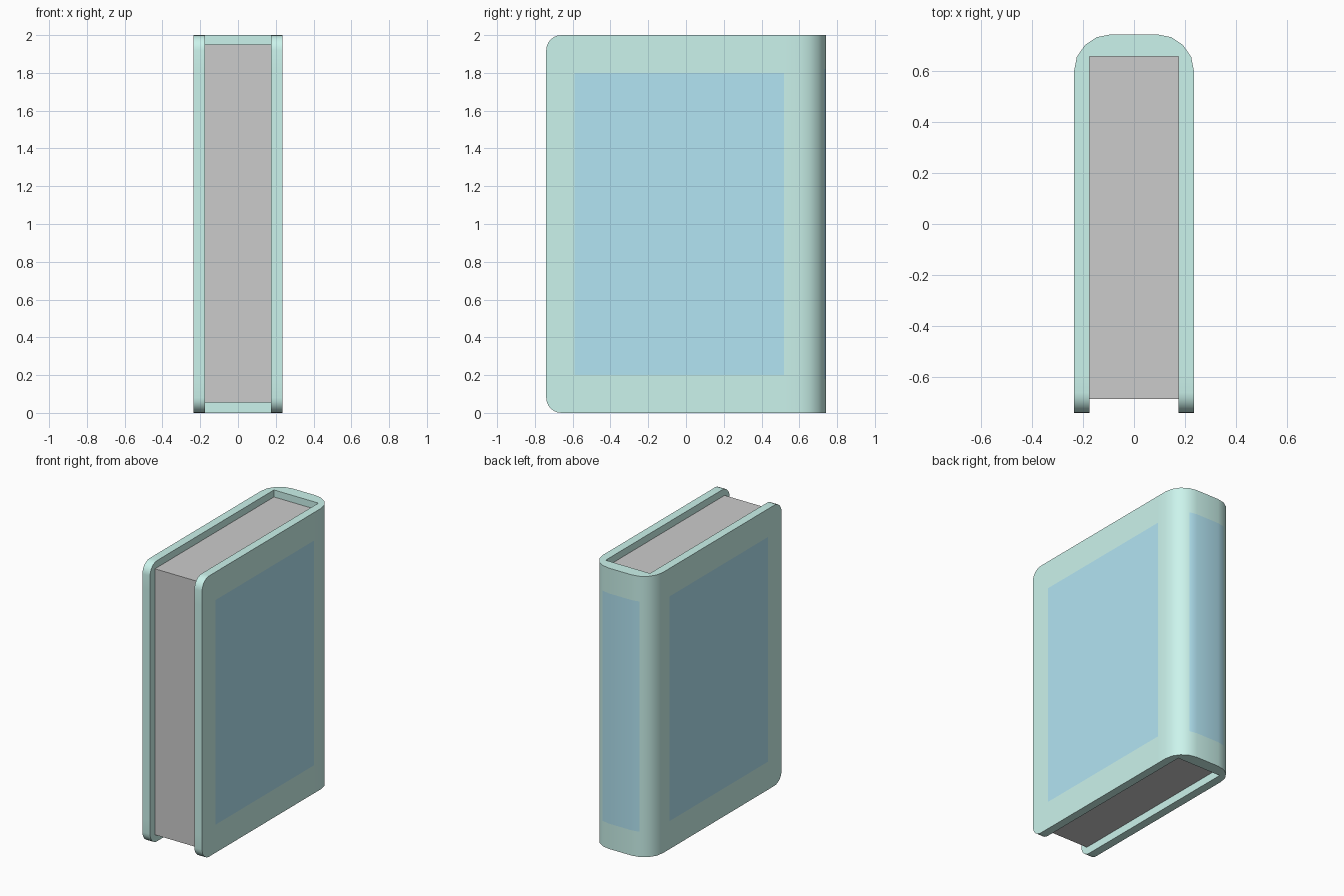
import bpy, bmesh, math
from mathutils import Vector

if "Cube" in bpy.data.objects:
    bpy.data.objects.remove(bpy.data.objects["Cube"])

HEIGHT = 2.0
OUT_X, IN_X = 0.235, 0.175
FRONT_Y, BACK_Y, IN_BACK_Y = -0.74, 0.742, 0.655
R = 0.145


def material(name, rgb):
    mat = bpy.data.materials.new(name)
    mat.diffuse_color = (*rgb, 1)
    mat.use_nodes = True
    mat.node_tree.nodes["Principled BSDF"].inputs["Base Color"].default_value = mat.diffuse_color
    return mat


def finish(bm, name, mats=()):
    mesh = bpy.data.meshes.new(name)
    bm.to_mesh(mesh)
    bm.free()
    obj = bpy.data.objects.new(name, mesh)
    bpy.context.collection.objects.link(obj)
    for m in mats:
        mesh.materials.append(m)
    return obj


# Cover: U-shaped cross-section with a rounded spine, extruded upwards
half = [(IN_X, IN_BACK_Y), (IN_X, FRONT_Y), (OUT_X, FRONT_Y)]
for i in range(5):
    a = math.pi / 2 * i / 4
    half.append((OUT_X - R + R * math.cos(a), BACK_Y - R + R * math.sin(a)))
profile = half + [(-x, y) for x, y in reversed(half)]

bm = bmesh.new()
base = bm.faces.new([bm.verts.new((x, y, 0)) for x, y in profile])
ext = bmesh.ops.extrude_face_region(bm, geom=[base], use_keep_orig=True)
top = [v for v in ext["geom"] if isinstance(v, bmesh.types.BMVert)]
bmesh.ops.translate(bm, verts=top, vec=(0, 0, HEIGHT))
bmesh.ops.recalc_face_normals(bm, faces=bm.faces)

# Rounded front corners of both boards
corners = [e for e in bm.edges
           if all(abs(v.co.y - FRONT_Y) < 1e-4 for v in e.verts)
           and abs(e.verts[0].co.z - e.verts[1].co.z) < 1e-4]
bmesh.ops.bevel(bm, geom=corners, offset=0.08, segments=6, profile=0.5,
                affect='EDGES')

# Outlines of the coloured panels
cuts = [((0, 0, z), (0, 0, 1)) for z in (0.18, 0.2, 1.8, 1.82)]
cuts += [((0, y, 0), (0, 1, 0)) for y in (-0.59, 0.52)]
for co, no in cuts:
    bmesh.ops.bisect_plane(bm, geom=bm.verts[:] + bm.edges[:] + bm.faces[:],
                           plane_co=Vector(co), plane_no=Vector(no))
bmesh.ops.recalc_face_normals(bm, faces=bm.faces)
for f in bm.faces:
    c = f.calc_center_median()
    board = abs(c.x) > 0.23 and -0.59 < c.y < 0.52 and 0.2 < c.z < 1.8
    spine = c.y > 0.7 and abs(c.x) < 0.145 and 0.18 < c.z < 1.82
    f.material_index = int(board or spine)

cover = finish(bm, "cover", [material("cover_teal", (0.6, 0.9, 0.84)),
                             material("panel_blue", (0.45, 0.78, 0.9))])
bpy.context.view_layer.objects.active = cover
cover.select_set(True)
bpy.ops.object.shade_smooth_by_angle(angle=math.radians(35))

# Page block
bm = bmesh.new()
bmesh.ops.create_cube(bm, size=1)
y0, y1, z0, z1 = -0.685, IN_BACK_Y, 0.055, 1.95
bmesh.ops.scale(bm, verts=bm.verts, vec=(2 * IN_X, y1 - y0, z1 - z0))
bmesh.ops.translate(bm, verts=bm.verts, vec=(0, (y0 + y1) / 2, (z0 + z1) / 2))
finish(bm, "pages")
